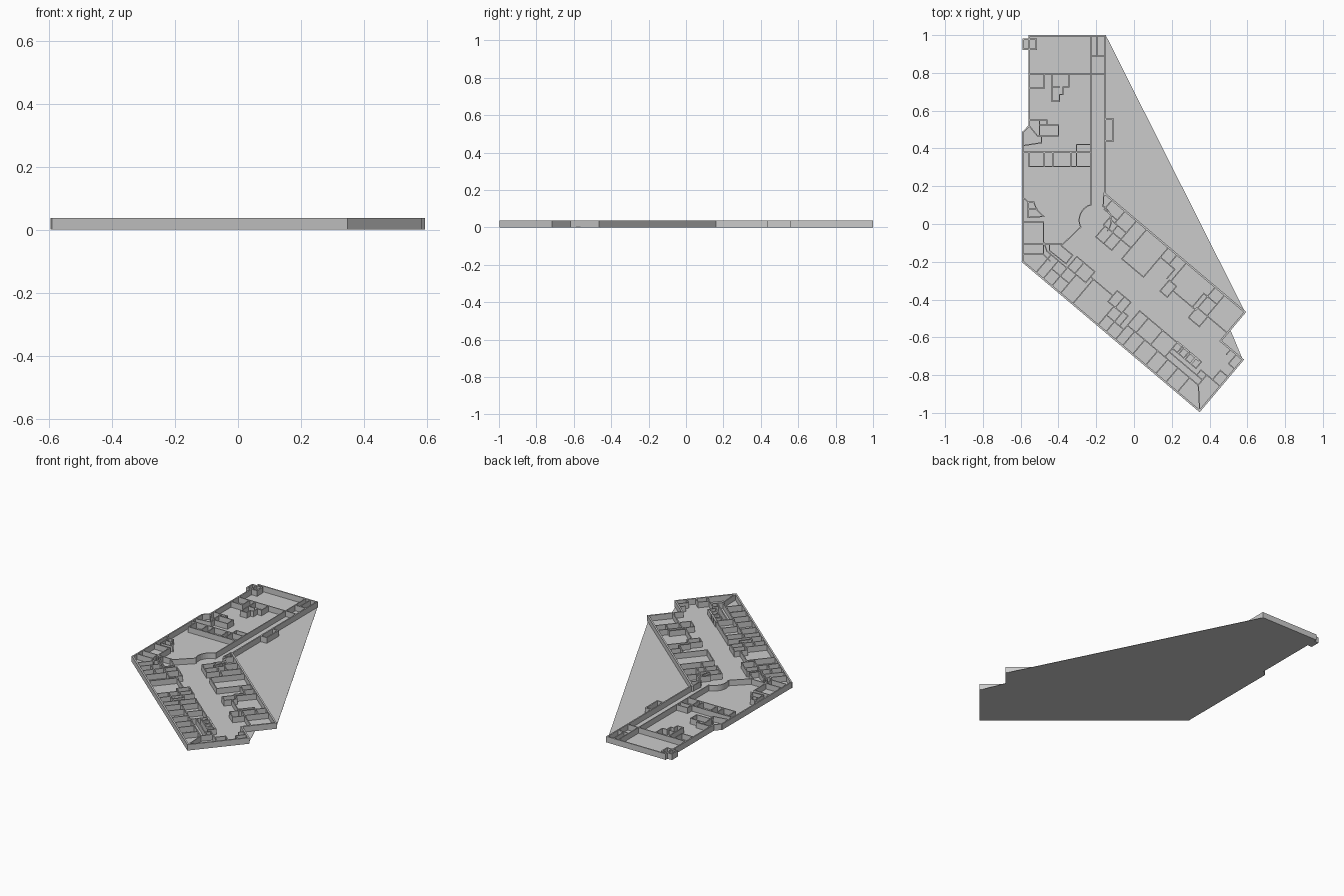
import bpy, bmesh
from math import sin, cos, radians
from mathutils import Vector

H, OUT, IN = 0.037, 0.010, 0.006      # wall height, outer and inner thickness
U, V = Vector((0.764, -0.645)), Vector((0.645, 0.764))
ORIGIN = Vector((-0.588, -0.2))


def straight(p):
    return Vector(p)


def diagonal(p):
    """Coordinates along and across the slanted wing."""
    return ORIGIN + U * p[0] + V * p[1]


def prism(bm, pts, z0, z1):
    base = bm.faces.new([bm.verts.new((p[0], p[1], z0)) for p in pts])
    up = bmesh.ops.extrude_face_region(bm, geom=[base])['geom']
    bmesh.ops.translate(bm, vec=(0, 0, z1 - z0),
                        verts=[g for g in up if isinstance(g, bmesh.types.BMVert)])


def finish(name, bm):
    bmesh.ops.recalc_face_normals(bm, faces=bm.faces)
    me = bpy.data.meshes.new(name)
    bm.to_mesh(me)
    bm.free()
    ob = bpy.data.objects.new(name, me)
    bpy.context.collection.objects.link(ob)


def walls(name, paths, frame=straight, t=IN):
    """Each path is a chain of points; every leg becomes an upright wall."""
    bm = bmesh.new()
    for path in paths:
        pts = [frame(p) for p in path]
        for a, b in zip(pts, pts[1:]):
            d = (b - a).normalized() * t / 2
            n = Vector((-d.y, d.x))
            a, b = a - d, b + d
            prism(bm, [a - n, b - n, b + n, a + n], 0, H)
    finish(name, bm)


def room(x0, y0, x1, y1):
    return [(x0, y0), (x1, y0), (x1, y1), (x0, y1), (x0, y0)]


def h(y, x0, x1):
    return [(x0, y), (x1, y)]


def v(x, y0, y1):
    return [(x, y0), (x, y1)]


def arc(cx, cy, r, a0, a1, n=10):
    angles = [radians(a0 + (a1 - a0) * i / n) for i in range(n + 1)]
    return [(cx + r * cos(a), cy + r * sin(a)) for a in angles]


# Floor slab, spanning the open side between the wings
bm = bmesh.new()
prism(bm, [(-.555, 1), (-.15, 1), (.59, -.47), (.51, -.56), (.577, -.72),
           (.347, -.995), (-.592, -.2), (-.592, .485), (-.555, .52),
           (-.555, .92), (-.59, .92), (-.59, .98), (-.555, .98)], 0, .002)
finish("floor", bm)

# Outer walls
walls("straight_wing_outer_walls", [
    [(-.588, -.2), (-.588, .485), (-.555, .52), (-.555, .996), (-.152, .996),
     (-.152, .155)],
    room(-.586, .925, -.517, .978),
    [(-.152, .44), (-.110, .44), (-.110, .555), (-.152, .555)]], t=.008)
walls("diagonal_wing_outer_walls", [
    [(0, 0), (1.224, 0), (1.224, .355), (1.07, .355)],
    [(1.07, .445), (1.07, .555), (.095, .555)],
    v(1.07, .355, .445)], diagonal, OUT)

# Straight wing: corridor, offices and rotunda
walls("corridor_walls", [
    v(-.228, .1, .996), h(.795, -.555, -.152), h(.89, -.228, -.152),
    v(-.195, .89, .996),
    arc(-.205, .02, .085, 105, 205), arc(-.205, .02, .085, 60, -40),
    [(-.16, .155), (-.163, .094)],
    [(-.282, -.016), (-.385, -.115)]])
walls("north_rooms", [
    room(-.555, .72, -.475, .795),
    [(-.435, .795), (-.435, .65), (-.395, .65), (-.395, .685), (-.375, .685),
     (-.375, .725), (-.345, .725), (-.345, .795)],
    h(.725, -.435, -.395),
    [(-.555, .55), (-.46, .55), (-.46, .525)], v(-.5, .47, .55),
    room(-.5, .465, -.4, .525), [(-.555, .52), (-.51, .465), (-.5, .465)],
    [(-.588, .415), (-.49, .43), (-.49, .465)],
    h(.38, -.588, -.228), h(.305, -.555, -.228), v(-.555, .305, .38)]
    + [v(x, .305, .38) for x in (-.475, -.43, -.335)]
    + [[(-.305, .305), (-.305, .42), (-.228, .42)]])
walls("west_rooms", [
    [(-.588, .14), (-.558, .115), (-.53, .115), (-.515, .075), (-.478, .04),
     (-.56, .035), (-.56, .115)],
    h(.08, -.56, -.515), h(.01, -.588, -.48), v(-.48, -.16, .01),
    h(-.105, -.588, -.385), h(-.16, -.588, -.48),
    [(-.48, -.16), (-.445, -.195)], [(-.448, -.105), (-.448, -.14), (-.36, -.21),
    (-.325, -.165), (-.385, -.115)]])

# Diagonal wing: rooms along the inner (courtyard) side
walls("courtyard_side_rooms", [
    room(.21, .35, .265, .425), room(.265, .35, .32, .425),
    h(.47, .2, .32), v(.2, .425, .49), v(.26, .425, .47),
    v(.15, .49, .555), h(.49, .15, .24), v(.24, .47, .555), v(.32, .425, .555),
    room(.39, .35, .54, .555), h(.425, .32, .39),
    [(.54, .488), (.64, .488), (.64, .425)], v(.6, .488, .555),
    v(.665, .425, .555), room(.655, .35, .705, .425),
    h(.395, .705, .865), v(.865, .395, .555), v(.84, .395, .49), h(.49, .84, .93),
    room(.86, .34, .935, .41), h(.41, .935, 1.07), v(.93, .41, .555)],
    diagonal)

# Diagonal wing: rooms along the outer side
walls("outer_side_rooms_west", [
    [(.02, .15), (.06, .125), (.2, .125)],
    h(.07, .14, .26), v(.2, .07, .13),
    room(.2, .13, .325, .205), v(.25, .13, .205),
    [(.325, .17), (.48, .17)], v(.48, .13, .17),
    room(.48, .13, .575, .205), v(.53, .13, .205), h(.07, .52, .64)]
    + [v(u, 0, .125) for u in (.09, .14, .2, .26)]
    + [v(.345, 0, .17), v(.52, 0, .13), v(.575, 0, .13), v(.61, .07, .14),
       h(.14, .575, .61)], diagonal)
walls("outer_side_rooms_east", [
    h(.2, .64, 1.05), v(.64, 0, .2), h(.1, .64, 1.13), v(.7, .1, .2),
    v(.8, .1, .2), v(.9, .1, .2), h(.135, .9, 1.13)]
    + [v(u, 0, .1) for u in (.69, .76, .85, .92, .99, 1.07)]
    + [[(1.13, .1), (1.13, .17), (1.224, .17)], [(1.13, .1), (1.17, .06), (1.224, 0)]],
    diagonal)
walls("cubicles", [room(u, .16, u + .034, .205) for u in (.9, .945, .99, 1.03)]
      + [room(1.09, .135, 1.13, .17), room(1.17, .17, 1.224, .235),
         h(.29, 1.18, 1.224), v(1.18, .29, .355), v(1.14, .32, .355)], diagonal)
